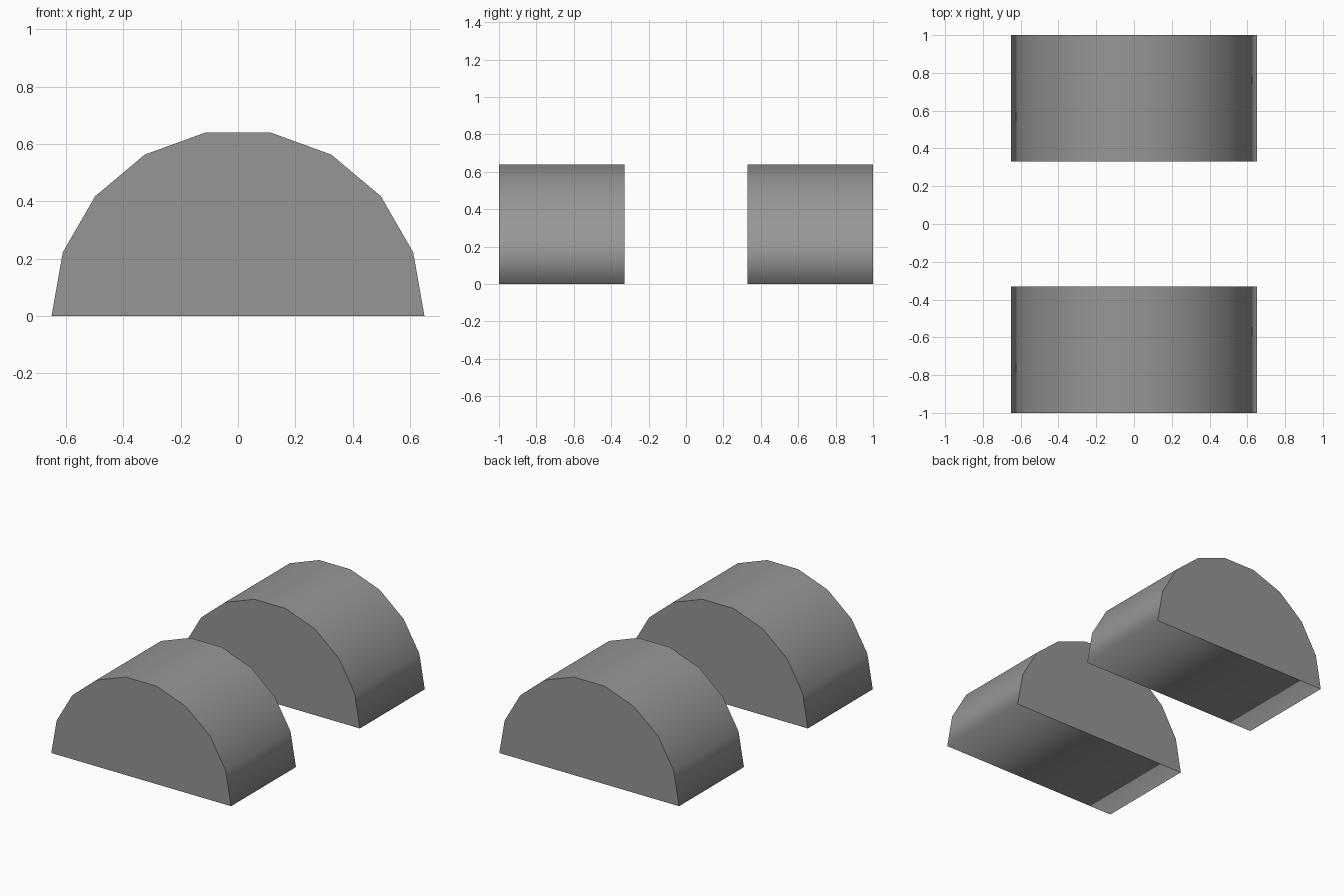
import bpy
import bmesh
import math

if "Cube" in bpy.data.objects:
    bpy.data.objects.remove(bpy.data.objects["Cube"])

RADIUS = 0.65
SIDES = 9               # flat facets over the half circle
Y_INNER, Y_OUTER = 0.33, 1.0

grey = bpy.data.materials.new("mid grey")
grey.diffuse_color = (0.305, 0.305, 0.305, 1.0)
grey.use_nodes = True
grey.node_tree.nodes["Principled BSDF"].inputs["Base Color"].default_value = grey.diffuse_color


def half_cylinder(name, y0, y1):
    """Half-round block lying along y with its flat side on the ground."""
    bm = bmesh.new()
    profile = [(RADIUS * math.cos(math.pi * i / SIDES),
                RADIUS * math.sin(math.pi * i / SIDES)) for i in range(SIDES + 1)]
    front = bm.faces.new([bm.verts.new((x, y0, z)) for x, z in profile])
    extruded = bmesh.ops.extrude_face_region(bm, geom=[front], use_keep_orig=True)
    verts = [g for g in extruded["geom"] if isinstance(g, bmesh.types.BMVert)]
    bmesh.ops.translate(bm, verts=verts, vec=(0, y1 - y0, 0))
    bmesh.ops.recalc_face_normals(bm, faces=bm.faces)

    # Wrap is smooth all the way round, end caps are flat with crisp rims
    for face in bm.faces:
        is_cap = abs(face.normal.y) > 0.9
        face.smooth = not is_cap
        if is_cap:
            for edge in face.edges:
                edge.smooth = False

    mesh = bpy.data.meshes.new(name)
    bm.to_mesh(mesh)
    bm.free()
    mesh.materials.append(grey)
    obj = bpy.data.objects.new(name, mesh)
    bpy.context.collection.objects.link(obj)
    return obj


# Two matching blocks with a gap between them
half_cylinder("front_half_round_block", -Y_OUTER, -Y_INNER)
half_cylinder("back_half_round_block", Y_INNER, Y_OUTER)
